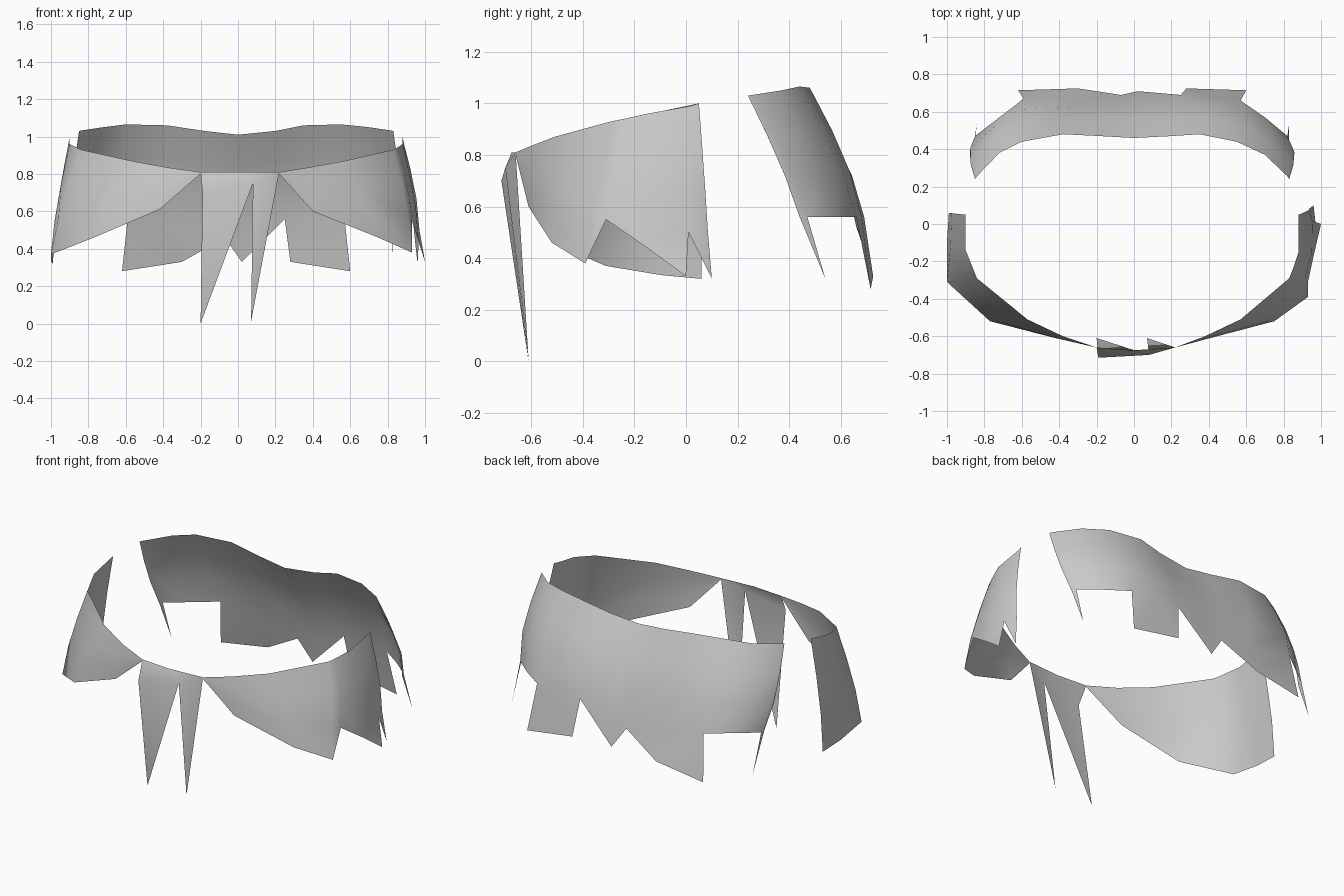
import bpy, bmesh
from mathutils import Vector

if "Cube" in bpy.data.objects:
    bpy.data.objects.remove(bpy.data.objects["Cube"])

cloth = bpy.data.materials.new("grey_cloth")
cloth.diffuse_color = (0.6, 0.6, 0.6, 1)
cloth.use_nodes = True
cloth.node_tree.nodes["Principled BSDF"].inputs["Base Color"].default_value = cloth.diffuse_color


def panel(name, columns, extra, flaps, bulge):
    """Cloth strip from rim to hem; flaps use r/b (rim/base) and e (extra) points."""
    bm = bmesh.new()
    new = lambda p: bm.verts.new(p)
    grid = []
    for rim, base in columns:
        a, b = Vector(rim), Vector(base)
        out = Vector((a.x + b.x, a.y + b.y, 0)).normalized()
        # push the middle rows outward, less where the strip is short
        push = out * bulge * min(1, (a - b).length / 0.5)
        grid.append([new(a), new(a.lerp(b, 0.33) + push * 0.8),
                     new(a.lerp(b, 0.66) + push), new(b)])
    for c, d in zip(grid, grid[1:]):
        for i in range(3):
            bm.faces.new((c[i], c[i + 1], d[i + 1], d[i]))
    pts = {f"e{i}": new(p) for i, p in enumerate(extra)}
    for i, col in enumerate(grid):
        pts[f"r{i}"], pts[f"b{i}"] = col[0], col[3]
    # hanging points of cloth
    for flap in flaps:
        bm.faces.new([pts[k] for k in flap.split()])
    bmesh.ops.remove_doubles(bm, verts=bm.verts, dist=0.002)
    bmesh.ops.triangulate(bm, faces=[f for f in bm.faces if len(f.verts) > 4])
    # every face looks outward
    bm.normal_update()
    for f in bm.faces:
        c = f.calc_center_median()
        if f.normal.x * c.x + f.normal.y * c.y < 0:
            f.normal_flip()
        f.smooth = True
    me = bpy.data.meshes.new(name)
    bm.to_mesh(me)
    bm.free()
    me.materials.append(cloth)
    ob = bpy.data.objects.new(name, me)
    bpy.context.collection.objects.link(ob)


# Back of the skirt
back = [
    ((-.85, .24, 1.03), (-.85, .44, .56)),
    ((-.84, .255, 1.032), (-.85, .47, .56)),
    ((-.72, .38, 1.05), (-.72, .57, .56)),
    ((-.60, .44, 1.065), (-.59, .67, .56)),
    ((-.38, .48, 1.06), (-.30, .66, .52)),
    ((-.18, .47, 1.03), (-.07, .69, .46)),
    ((0, .46, 1.01), (.08, .68, .50)),
    ((.20, .47, 1.03), (.25, .69, .56)),
    ((.35, .48, 1.06), (.40, .68, .56)),
    ((.55, .44, 1.065), (.57, .66, .56)),
    ((.70, .37, 1.05), (.70, .57, .56)),
    ((.82, .255, 1.032), (.82, .47, .56)),
    ((.83, .24, 1.03), (.83, .44, .56)),
]
panel("back_skirt", back,
      [(-.84, .54, .32), (-.62, .715, .28), (-.30, .725, .33), (.02, .71, .33),
       (.28, .725, .33), (.60, .715, .28), (.83, .54, .32)],
      ["b0 e0 b1", "b3 e1 e2 b4", "b4 e2 b5", "b5 e3 b6", "b6 e3 b7",
       "b7 e4 b8", "b8 e4 e5 b9", "b11 e6 b12"], 0.03)

# Left front of the skirt
left = [
    ((-.90, .05, 1.0), (-.99, .06, .32)),
    ((-.90, -.14, .96), (-1.0, -.10, .335)),
    ((-.84, -.29, .93), (-1.0, -.31, .37)),
    ((-.57, -.51, .87), (-.77, -.52, .46)),
    ((-.38, -.60, .835), (-.42, -.61, .61)),
    ((-.20, -.66, .81), (-.20, -.66, .80)),
]
panel("left_skirt", left, [], [], 0.015)

# Right front of the skirt, with a notched hem
right = [
    ((.22, -.66, .81), (.22, -.66, .80)),
    ((.38, -.60, .835), (.40, -.61, .60)),
    ((.57, -.51, .87), (.75, -.52, .46)),
    ((.83, -.29, .93), (.93, -.39, .38)),
    ((.85, -.24, .94), (.93, -.31, .55)),
    ((.88, -.15, .96), (.965, -.15, .44)),
    ((.88, .02, .99), (.97, .01, .50)),
    ((.88, .05, 1.0), (.94, .085, .50)),
]
panel("right_skirt", right, [(1.0, 0, .33), (.96, .10, .32)],
      ["b5 e0 b6", "b6 e1 b7"], 0.015)

# Two long torn points in the middle of the front
panel("front_points", [],
      [(-.20, -.66, .81), (-.19, -.715, .70), (-.20, -.61, 0), (.08, -.70, .75),
       (.07, -.61, .01), (.22, -.66, .81), (0, -.675, .81)],
      ["e1 e2 e3", "e0 e1 e3 e6", "e6 e3 e5", "e3 e4 e5"], 0)
